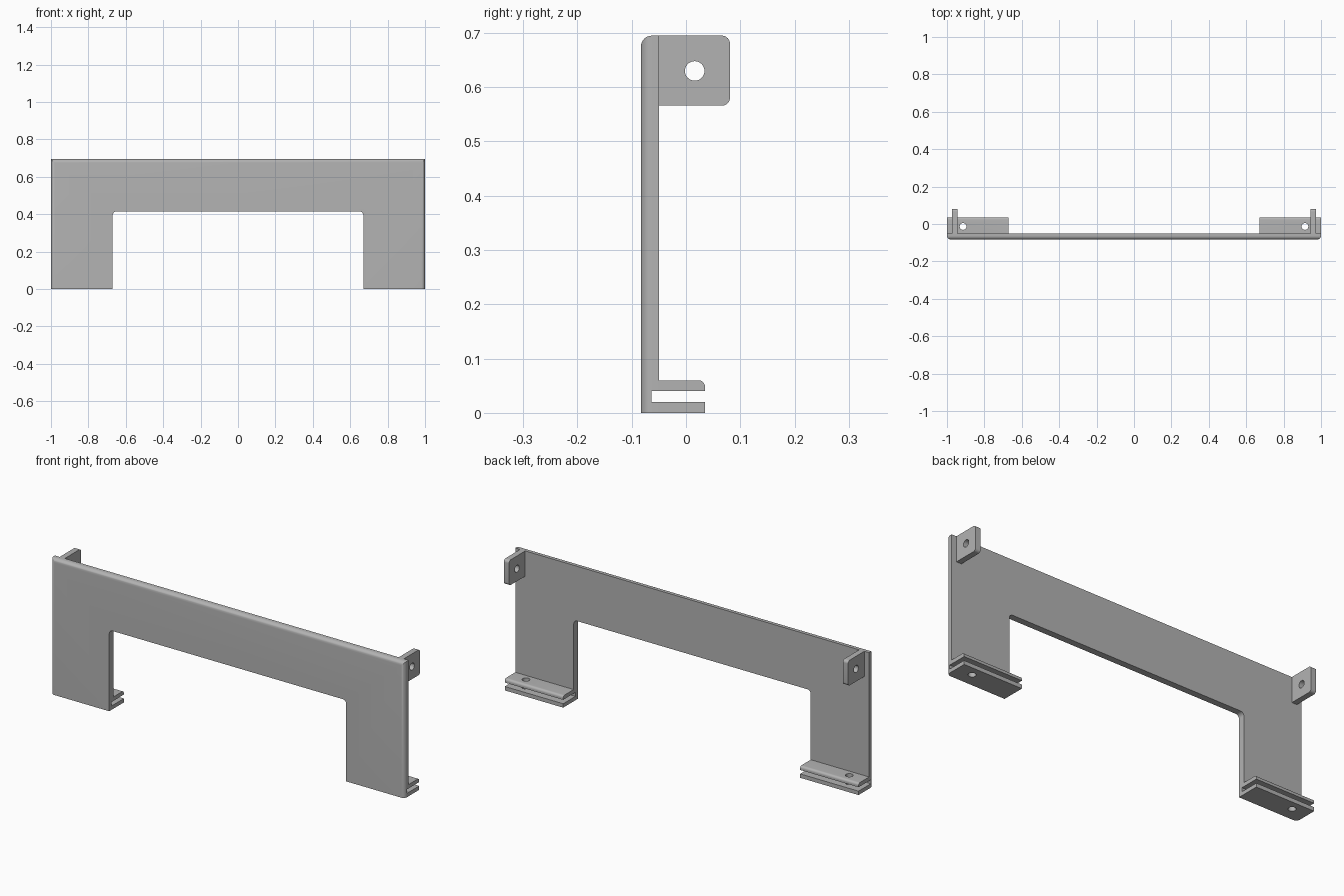
import bpy, bmesh, math
from mathutils import Vector

cube = bpy.data.objects.get("Cube")
if cube:
    bpy.data.objects.remove(cube, do_unlink=True)

grey = bpy.data.materials.new("plain grey")
grey.use_nodes = True
grey.diffuse_color = (0.45, 0.45, 0.45, 1)
grey.node_tree.nodes["Principled BSDF"].inputs["Base Color"].default_value = grey.diffuse_color

HEIGHT, FRONT, BACK = 0.695, -0.083, -0.05
INNER, FOOT_BACK, SLOT_FRONT = 0.67, 0.035, -0.064


def rounded(corners, steps=8):
    """Turn (u, v, radius) square corners into an outline with arcs."""
    out = []
    for i, (u, v, r) in enumerate(corners):
        p = Vector((u, v))
        if r == 0:
            out.append(p)
            continue
        a = (Vector(corners[i - 1][:2]) - p).normalized() * r
        b = (Vector(corners[(i + 1) % len(corners)][:2]) - p).normalized() * r
        for k in range(steps + 1):
            t = k / steps * math.pi / 2
            out.append(p + a * (1 - math.sin(t)) + b * (1 - math.cos(t)))
    return out


def prism(name, corners, axis, start, end, edge_rule=None, radius=0.0):
    """Extrude an outline along x or y, rounding the edges chosen by a rule."""
    bm = bmesh.new()
    place = (lambda p: (start, p.x, p.y)) if axis == "x" else (lambda p: (p.x, start, p.y))
    face = bm.faces.new([bm.verts.new(place(p)) for p in rounded(corners)])
    geom = bmesh.ops.extrude_face_region(bm, geom=[face])["geom"]
    shift = Vector((end - start, 0, 0) if axis == "x" else (0, end - start, 0))
    bmesh.ops.translate(bm, vec=shift, verts=[g for g in geom if isinstance(g, bmesh.types.BMVert)])
    bmesh.ops.recalc_face_normals(bm, faces=bm.faces)
    if edge_rule:
        edges = [e for e in bm.edges if all(edge_rule(v.co) for v in e.verts)]
        bmesh.ops.bevel(bm, geom=edges, offset=radius, segments=8, profile=0.5, affect="EDGES")
    mesh = bpy.data.meshes.new(name)
    bm.to_mesh(mesh)
    bm.free()
    mesh.materials.append(grey)
    ob = bpy.data.objects.new(name, mesh)
    bpy.context.collection.objects.link(ob)
    return ob


def activate(ob):
    bpy.ops.object.select_all(action="DESELECT")
    ob.select_set(True)
    bpy.context.view_layer.objects.active = ob


def cut(ob, cutter):
    mod = ob.modifiers.new("cut", "BOOLEAN")
    mod.operation, mod.solver, mod.object = "DIFFERENCE", "EXACT", cutter
    activate(ob)
    bpy.ops.object.modifier_apply(modifier=mod.name)
    bpy.data.objects.remove(cutter, do_unlink=True)


def drill(ob, location, rotation=(0, 0, 0)):
    bpy.ops.mesh.primitive_cylinder_add(vertices=32, radius=0.018, depth=0.2,
                                        location=location, rotation=rotation)
    drill_bit = bpy.context.object
    drill_bit.hide_render = True
    drill_bit.data.materials.append(grey)
    cut(ob, drill_bit)


def finish(ob, mirror=True):
    activate(ob)
    if mirror:
        ob.modifiers.new("mirror", "MIRROR")
        bpy.ops.object.modifier_apply(modifier="mirror")
    bpy.ops.object.shade_smooth_by_angle(angle=math.radians(30))


# Front panel: arch outline with rounded outer front edges and a slot in each leg
panel = prism("front_panel",
              [(-1, 0, 0), (-INNER, 0, 0), (-INNER, 0.415, 0.02), (INNER, 0.415, 0.02),
               (INNER, 0, 0), (1, 0, 0), (1, HEIGHT, 0), (-1, HEIGHT, 0)],
              "y", FRONT, BACK,
              lambda c: abs(c.x) > 0.999 and c.y < FRONT + 0.001, 0.02)
slot = prism("slot_cutter",
             [(SLOT_FRONT, 0.02, 0), (0.1, 0.02, 0), (0.1, 0.04, 0), (SLOT_FRONT, 0.04, 0)],
             "x", -1.1, 1.1)
slot.hide_render = True
cut(panel, slot)
finish(panel, mirror=False)

# Feet: two drilled plates behind each leg, the upper one with a rounded back edge
for name, low, high, r in (("lower_foot_plates", 0, 0.02, 0), ("upper_foot_plates", 0.04, 0.06, 0.012)):
    plate = prism(name, [(BACK, low, 0), (FOOT_BACK, low, 0), (FOOT_BACK, high, r), (BACK, high, 0)],
                  "x", INNER, 1)
    drill(plate, (0.914, -0.013, 0.03))
    finish(plate)

# Side tabs: drilled ears at the top corners
tab = prism("mounting_tabs",
            [(BACK, 0.566, 0), (0.081, 0.566, 0.015), (0.081, HEIGHT, 0.015), (BACK, HEIGHT, 0)],
            "x", 0.944, 0.973)
drill(tab, (0.96, 0.016, 0.63), (0, math.pi / 2, 0))
finish(tab)
